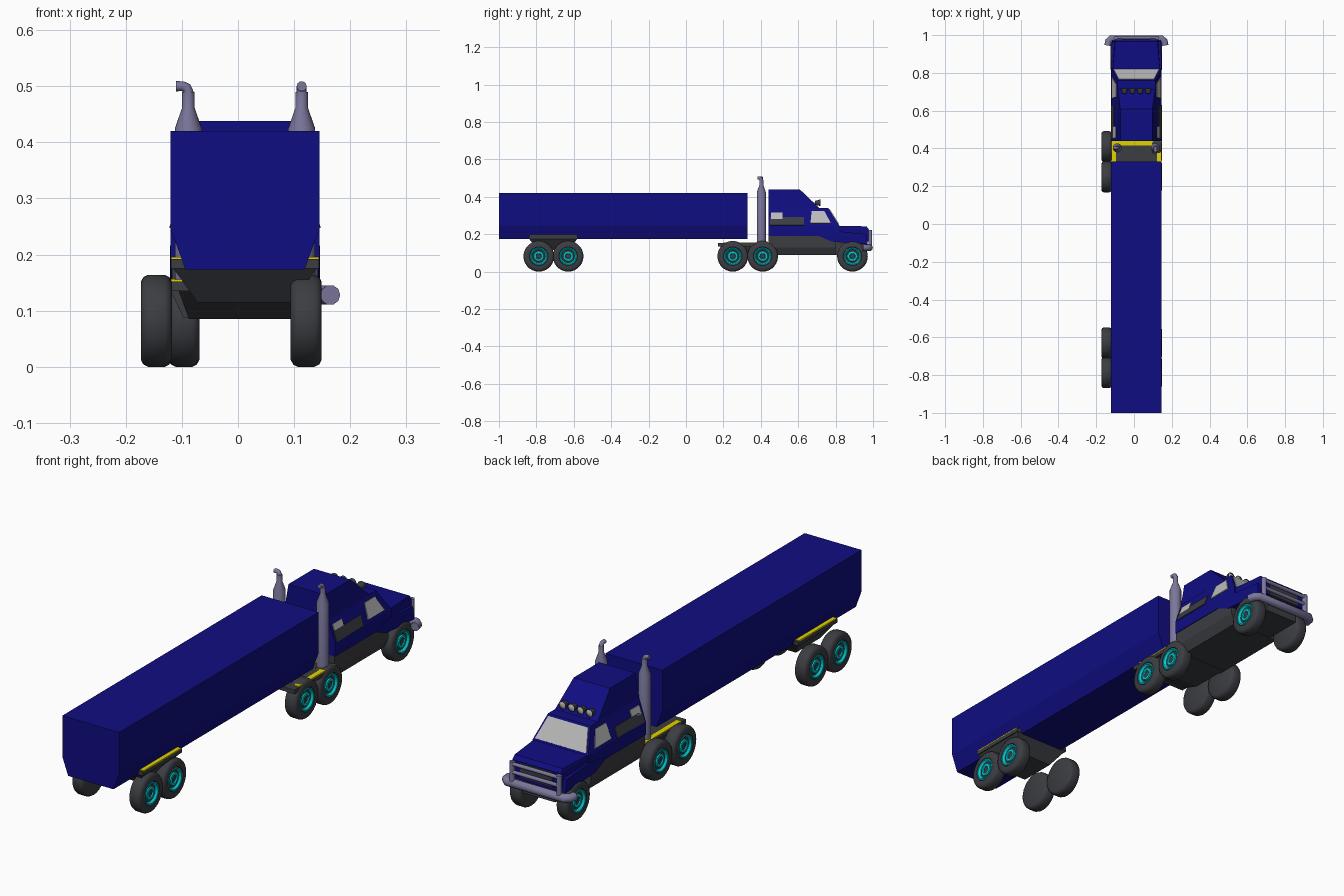
import bpy, bmesh, math
from mathutils import Vector, Matrix

if "Cube" in bpy.data.objects:
    bpy.data.objects.remove(bpy.data.objects["Cube"])

CX = 0.0125  # centre line of the truck


def material(name, r, g, b):
    m = bpy.data.materials.new(name)
    m.diffuse_color = (r, g, b, 1)
    m.use_nodes = True
    m.node_tree.nodes["Principled BSDF"].inputs["Base Color"].default_value = m.diffuse_color
    return m


BLUE = material("blue", 0.005, 0.004, 0.22)
DARK = material("dark", 0.045, 0.047, 0.055)
STEEL = material("steel", 0.2, 0.185, 0.33)
CYAN = material("cyan", 0.0, 0.6, 0.65)
YELLOW = material("yellow", 0.75, 0.65, 0.0)
GLASS = material("glass", 0.5, 0.5, 0.5)


def finish(bm, name, mat, smooth=False):
    bmesh.ops.recalc_face_normals(bm, faces=bm.faces)
    me = bpy.data.meshes.new(name)
    bm.to_mesh(me)
    bm.free()
    me.materials.append(mat)
    ob = bpy.data.objects.new(name, me)
    bpy.context.collection.objects.link(ob)
    if smooth:
        bpy.ops.object.select_all(action='DESELECT')
        ob.select_set(True)
        bpy.context.view_layer.objects.active = ob
        bpy.ops.object.shade_smooth_by_angle(angle=math.radians(35))
    return ob


def hull(name, pts, mat):
    bm = bmesh.new()
    for p in pts:
        bm.verts.new(p)
    res = bmesh.ops.convex_hull(bm, input=bm.verts)
    junk = [v for v in set(res["geom_interior"] + res["geom_unused"])
            if isinstance(v, bmesh.types.BMVert)]
    bmesh.ops.delete(bm, geom=junk, context='VERTS')
    bmesh.ops.dissolve_limit(bm, angle_limit=0.01, verts=bm.verts, edges=bm.edges)
    return finish(bm, name, mat)


def body(name, prof, mat):
    """Symmetric convex solid from (y, z, half width) points."""
    return hull(name, [(CX + s * w, y, z) for y, z, w in prof for s in (-1, 1)], mat)


def box(name, x, y, z, mat):
    return hull(name, [(a, b, c) for a in x for b in y for c in z], mat)


def panel(name, pts, mat, t=0.003):
    """Thin plate standing proud of a surface on both sides."""
    p = [Vector(q) for q in pts]
    n = (p[1] - p[0]).cross(p[2] - p[0]).normalized() * t
    return hull(name, [q + s * n for q in p for s in (-1, 1)], mat)


def lathe(name, prof, loc, axis, mat, steps=28):
    """Revolve (radius, height) points around an axis through loc."""
    bm = bmesh.new()
    vs = [bm.verts.new((r, 0, h)) for r, h in prof]
    es = [bm.edges.new(e) for e in zip(vs, vs[1:])]
    bmesh.ops.spin(bm, geom=vs + es, cent=(0, 0, 0), axis=(0, 0, 1),
                   angle=2 * math.pi, steps=steps)
    bmesh.ops.remove_doubles(bm, verts=bm.verts, dist=1e-5)
    rot = Vector((0, 0, 1)).rotation_difference(Vector(axis)).to_matrix().to_4x4()
    bmesh.ops.transform(bm, matrix=Matrix.Translation(loc) @ rot, verts=bm.verts)
    return finish(bm, name, mat, True)


def tube(name, pts, radius, mat):
    cu = bpy.data.curves.new(name, 'CURVE')
    cu.dimensions = '3D'
    cu.bevel_depth, cu.bevel_resolution, cu.use_fill_caps = radius, 3, True
    sp = cu.splines.new('POLY')
    sp.points.add(len(pts) - 1)
    for p, q in zip(sp.points, pts):
        p.co = (*q, 1)
    cu.materials.append(mat)
    ob = bpy.data.objects.new(name, cu)
    bpy.context.collection.objects.link(ob)


# Wheels: tyre, cyan rim and cyan hub; xo is the outer face
def wheel(name, xo, y, side):
    loc, ax = (xo - side * 0.0275, y, 0.082), (side, 0, 0)
    lathe(name + "_tyre", [(0, -.0275), (.07, -.0275), (.078, -.023), (.082, -.015),
          (.082, .015), (.078, .023), (.07, .0275), (.05, .0275), (.046, .018), (0, .018)],
          loc, ax, DARK)
    lathe(name + "_rim", [(.047, .018), (.047, .027), (.042, .027), (.035, .0185)],
          loc, ax, CYAN)
    lathe(name + "_hub", [(.028, .0175), (.026, .023), (.016, .024), (.014, .0195)],
          loc, ax, CYAN)


for i, y in enumerate((-0.787, -0.63, 0.25, 0.41, 0.89)):
    wheel(f"wheel_right_{i}", 0.149, y, 1)
    wheel(f"wheel_left_{i}", -0.124 if i == 4 else -0.173, y, -1)

# Trailer with chamfered lower edges
body("trailer", [(y, z, w) for y in (-1, 0.33)
                 for z, w in ((0.42, .133), (0.247, .133), (0.173, .106))], BLUE)
body("trailer_bogie", [(-.84, .176, .128), (-.58, .176, .128), (-.79, .115, .085),
                       (-.63, .115, .085)], DARK)
body("trailer_fender", [(y, z, .132) for y in (-.84, -.58) for z in (.175, .192)], DARK)
for s in (-1, 1):
    x = CX + s * 0.122
    box("trailer_fender_trim", (x - .01, x + .01), (-.835, -.585), (.191, .196), YELLOW)

# Tractor chassis
body("rear_chassis", [(.17, .14, .12), (.47, .14, .12), (.47, .085, .1), (.30, .085, .1)], DARK)
body("deck", [(y, z, .132) for y in (.17, .445) for z in (.135, .152)], DARK)
box("deck_trim_front", (CX - .132, CX + .132), (.415, .445), (.151, .157), YELLOW)
for s in (-1, 1):
    x = CX + s * 0.12
    box("deck_trim_side", (x - .012, x + .012), (.20, .415), (.151, .156), YELLOW)
body("skirt", [(.44, .195, .13), (.70, .195, .13), (.80, .16, .13), (.44, .13, .13),
               (.80, .13, .13), (.44, .088, .11), (.80, .088, .11)], DARK)
body("front_chassis", [(y, z, .078) for y in (.78, .965) for z in (.09, .165)], DARK)

# Cab, sleeper, hood and fenders
body("cab", [(.44, .19, .133), (.82, .19, .133), (.44, .245, .133), (.82, .245, .13),
             (.76, .34, .1), (.44, .34, .1)], BLUE)
body("sleeper", [(.44, .338, .102), (.44, .438, .085), (.61, .438, .085), (.715, .338, .1)], BLUE)
body("hood", [(.80, .19, .125), (.80, .245, .127), (.965, .242, .112), (.978, .225, .114),
              (.978, .16, .114)], BLUE)
body("front_fender", [(.70, .195, .134), (.81, .216, .134), (.965, .2, .13),
                      (.78, .16, .134), (.972, .145, .13)], BLUE)
box("grille", (CX - .075, CX + .075), (.97, .982), (.16, .222), DARK)


def cab_x(s, z):
    return CX + s * (.133 - max(z - .245, 0) / .095 * .033)


# Windows and side panels
panel("windscreen", [(CX - .12, .817, .251), (CX + .12, .817, .251),
                     (CX + .093, .766, .333), (CX - .093, .766, .333)], GLASS)
for s in (-1, 1):
    def side_panel(name, yz, mat):
        panel(name, [(cab_x(s, z), y, z) for y, z in yz], mat)
    side_panel("door_window", ((.665, .258), (.775, .258), (.74, .322), (.672, .322)), GLASS)
    side_panel("sleeper_window", ((.455, .28), (.515, .28), (.515, .315), (.455, .315)), GLASS)
    side_panel("cab_side_panel", ((.45, .247), (.63, .247), (.63, .29), (.45, .29)), DARK)

    # Exhaust stacks: the left tip turns outward, the right one backward
    x = CX + s * 0.101
    lathe("exhaust_stack", [(0, .135), (.024, .135), (.024, .425), (.011, .462),
                            (.011, .49), (0, .49)], (x, .403, 0), (0, 0, 1), STEEL, 20)
    d = Vector((-1, 0, 0)) if s < 0 else Vector((0, -1, 0))
    c = Vector((x, .403, 0))
    up = Vector((0, 0, 1))
    tube("exhaust_tip", [c + up * .47, c + up * .49, c + up * .497 + d * .003,
                         c + up * .5 + d * .01, c + up * .5 + d * .022], .009, STEEL)

# Roof lights
for i in range(4):
    x = CX + (i - 1.5) * 0.042
    lathe("roof_light", [(0, -.02), (.01, -.018), (.017, .006), (.017, .01), (.014, .01)],
          (x, .708, .368), (0, 1, 0), DARK, 16)
    lathe("roof_light_lens", [(.0145, .007), (.008, .01), (0, .011)],
          (x, .708, .368), (0, 1, 0), GLASS, 16)

# Bumper and grille guard
tube("bumper", [(CX + x, y, .128) for x, y in ((-.152, .945), (-.148, .968), (-.132, .982),
     (.132, .982), (.148, .968), (.152, .945))], .018, STEEL)
for s in (-1, 1):
    x = CX + s * .11
    tube("guard_post", [(x, .985, z) for z in (.13, .222)], .011, STEEL)
for z in (.178, .212):
    tube("guard_bar", [(CX + s * .11, .987, z) for s in (-1, 1)], .008, STEEL)
